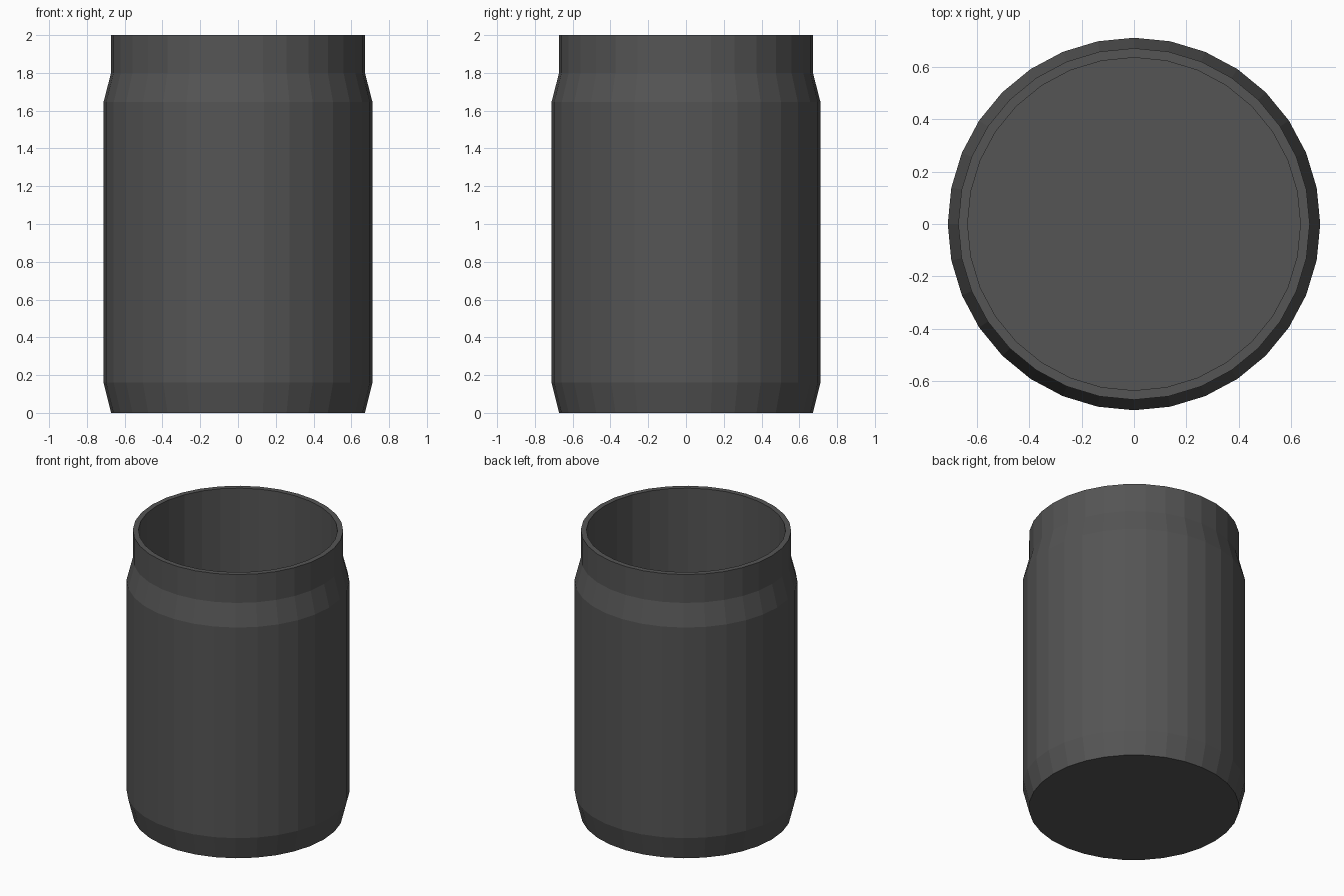
import bpy, bmesh
from math import cos, sin, tau

if "Cube" in bpy.data.objects:
    bpy.data.objects.remove(bpy.data.objects["Cube"])

SIDES = 32
# Profile (radius, height): outer base, body, shoulder, neck, rim, inner wall, inner floor
PROFILE = [(0.672, 0.0), (0.712, 0.16), (0.712, 1.645), (0.672, 1.80),
           (0.672, 2.0), (0.636, 2.0), (0.636, 0.04)]

bm = bmesh.new()
rings = [[bm.verts.new((r * cos(tau * i / SIDES), r * sin(tau * i / SIDES), z))
          for i in range(SIDES)] for r, z in PROFILE]

# Walls between neighbouring rings
for low, high in zip(rings, rings[1:]):
    for i in range(SIDES):
        j = (i + 1) % SIDES
        bm.faces.new((low[i], low[j], high[j], high[i]))

# Underside and inner floor
bm.faces.new(rings[0][::-1])
bm.faces.new(rings[-1])
bmesh.ops.recalc_face_normals(bm, faces=bm.faces)

mesh = bpy.data.meshes.new("open_canister")
bm.to_mesh(mesh)
bm.free()
canister = bpy.data.objects.new("open_canister", mesh)
bpy.context.collection.objects.link(canister)

# Dark grey finish
mat = bpy.data.materials.new("dark_grey")
mat.diffuse_color = (0.09, 0.09, 0.09, 1)
mat.use_nodes = True
mat.node_tree.nodes["Principled BSDF"].inputs["Base Color"].default_value = mat.diffuse_color
mesh.materials.append(mat)
